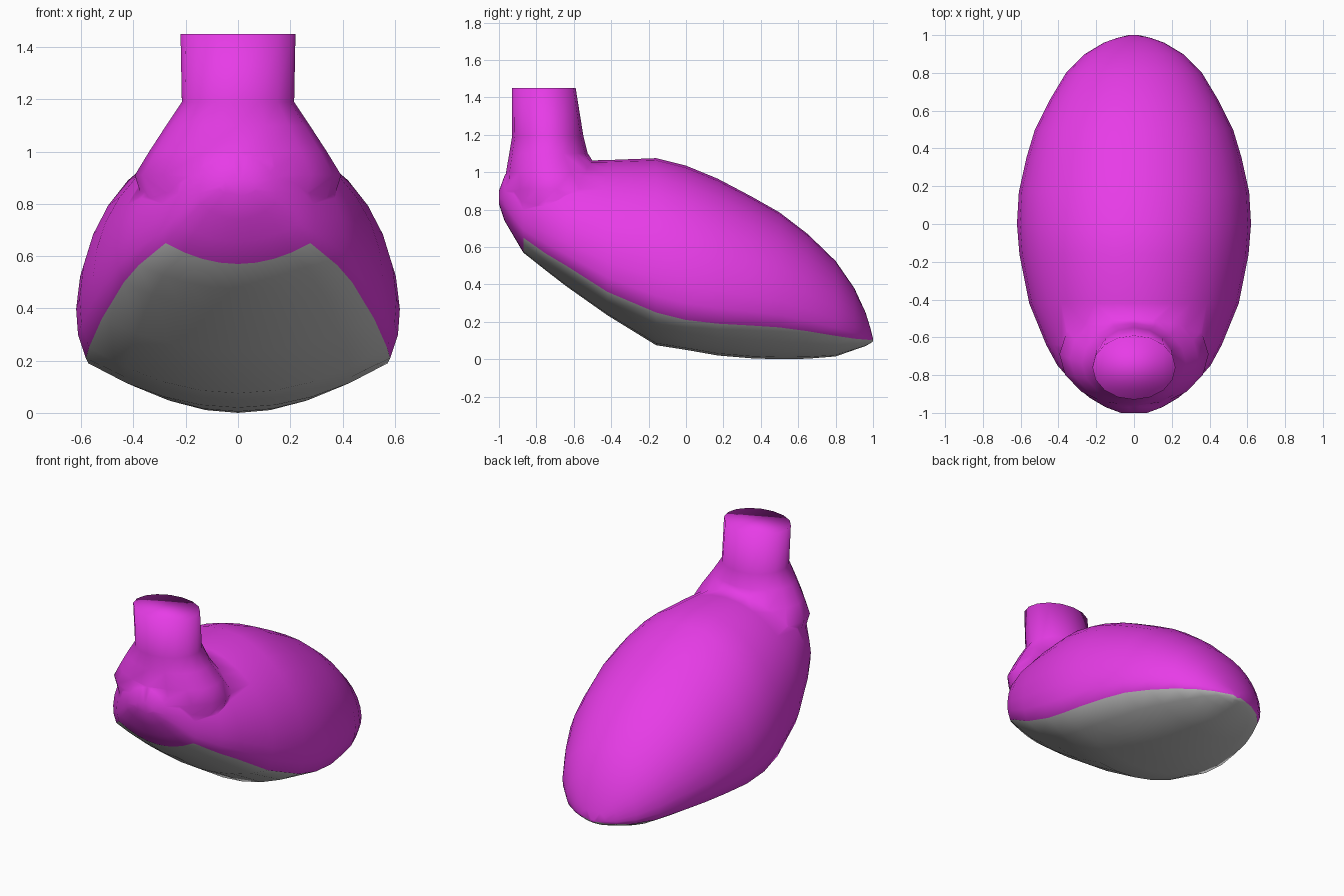
import bpy, bmesh, math

if "Cube" in bpy.data.objects:
    bpy.data.objects.remove(bpy.data.objects["Cube"])

def material(name, rgb):
    m = bpy.data.materials.new(name)
    m.diffuse_color = (*rgb, 1)
    m.use_nodes = True
    m.node_tree.nodes["Principled BSDF"].inputs["Base Color"].default_value = m.diffuse_color
    return m

magenta = material("magenta", (0.8, 0.045, 0.8))
grey = material("belly grey", (0.55, 0.55, 0.55))

def loft(name, rings, mats, rule=lambda ring, side: 0):
    """Skin closed rings in order, cap both ends, colour faces by rule."""
    bm = bmesh.new()
    rows = [[bm.verts.new(p) for p in r] for r in rings]
    n = len(rows[0])
    for i in range(len(rows) - 1):
        for k in range(n):
            j = (k + 1) % n
            f = bm.faces.new((rows[i][k], rows[i][j], rows[i + 1][j], rows[i + 1][k]))
            f.material_index = rule(i, k)
    bm.faces.new(rows[0])
    bm.faces.new(rows[-1])
    bmesh.ops.recalc_face_normals(bm, faces=bm.faces)
    for f in bm.faces:          # soft all over, even across the seam and neck rim
        f.smooth = True
    me = bpy.data.meshes.new(name)
    bm.to_mesh(me)
    bm.free()
    for m in mats:
        me.materials.append(m)
    ob = bpy.data.objects.new(name, me)
    bpy.context.collection.objects.link(ob)
    return ob

# Body cross-sections: y, half width, belly z, seam z, top z
STATIONS = [
    (-1.0, .07, .83, .85, .90), (-.97, .15, .74, .80, .985),
    (-.92, .235, .655, .72, 1.03), (-.87, .295, .57, .65, 1.045),
    (-.75, .405, .475, .565, 1.055), (-.64, .465, .39, .50, 1.06),
    (-.42, .555, .235, .36, 1.065), (-.16, .607, .075, .25, 1.075),
    (0, .62, .05, .21, 1.035), (.17, .61, .02, .19, .965),
    (.35, .57, .005, .18, .87), (.5, .525, 0, .17, .785),
    (.65, .45, .003, .15, .67), (.8, .36, .015, .125, .525),
    (.9, .26, .05, .11, .38), (.96, .16, .07, .105, .25),
    (.985, .09, .085, .103, .17), (1.0, .03, .095, .1, .11)]
BELLY, BACK = 8, 20      # segments in the belly and back arcs

def section(y, w, bottom, seam, top):
    a0 = math.radians(20)
    ws = w * math.cos(a0)
    zc = seam + 0.2 * (top - seam)
    pts = []
    for k in range(BELLY):                      # shallow belly arc
        t = -1 + 2 * k / BELLY
        pts.append((ws * t, y, bottom + (seam - bottom) * t * t))
    for k in range(BACK):                       # rounded sides and back
        a = -a0 + (math.pi + 2 * a0) * k / BACK
        s = math.sin(a)
        z = zc + s * (top - zc) if s > 0 else zc + s / math.sin(a0) * (zc - seam)
        pts.append((w * math.cos(a), y, z))
    return pts

# Body: grey belly below the seam, stopping short of the chest
body = loft("body", [section(*s) for s in STATIONS], [magenta, grey],
            lambda i, k: 1 if k < BELLY and i >= 3 else 0)

# Neck with sloping shoulders: z, half width, front y, back y
NECK = [(.70, .28, -.88, -.50), (.80, .36, -.955, -.42), (.91, .395, -.97, -.41),
        (1.0, .34, -.963, -.46), (1.10, .275, -.945, -.525),
        (1.19, .215, -.93, -.548), (1.45, .22, -.93, -.59)]
N = 16
neck = loft("neck", [[(rx * math.cos(2 * math.pi * k / N),
                       (yf + yb) / 2 + (yb - yf) / 2 * math.sin(2 * math.pi * k / N), z)
                      for k in range(N)] for z, rx, yf, yb in NECK], [magenta])

# Fuse the neck into the body so the shoulders shade as one skin
union = body.modifiers.new("join neck", 'BOOLEAN')
union.operation = 'UNION'
union.solver = 'EXACT'
union.object = neck
bpy.context.view_layer.objects.active = body
body.select_set(True)
bpy.ops.object.modifier_apply(modifier=union.name)
bpy.data.objects.remove(neck)
bm = bmesh.new()
bm.from_mesh(body.data)
bmesh.ops.remove_doubles(bm, verts=bm.verts, dist=0.012)
bm.to_mesh(body.data)
bm.free()
